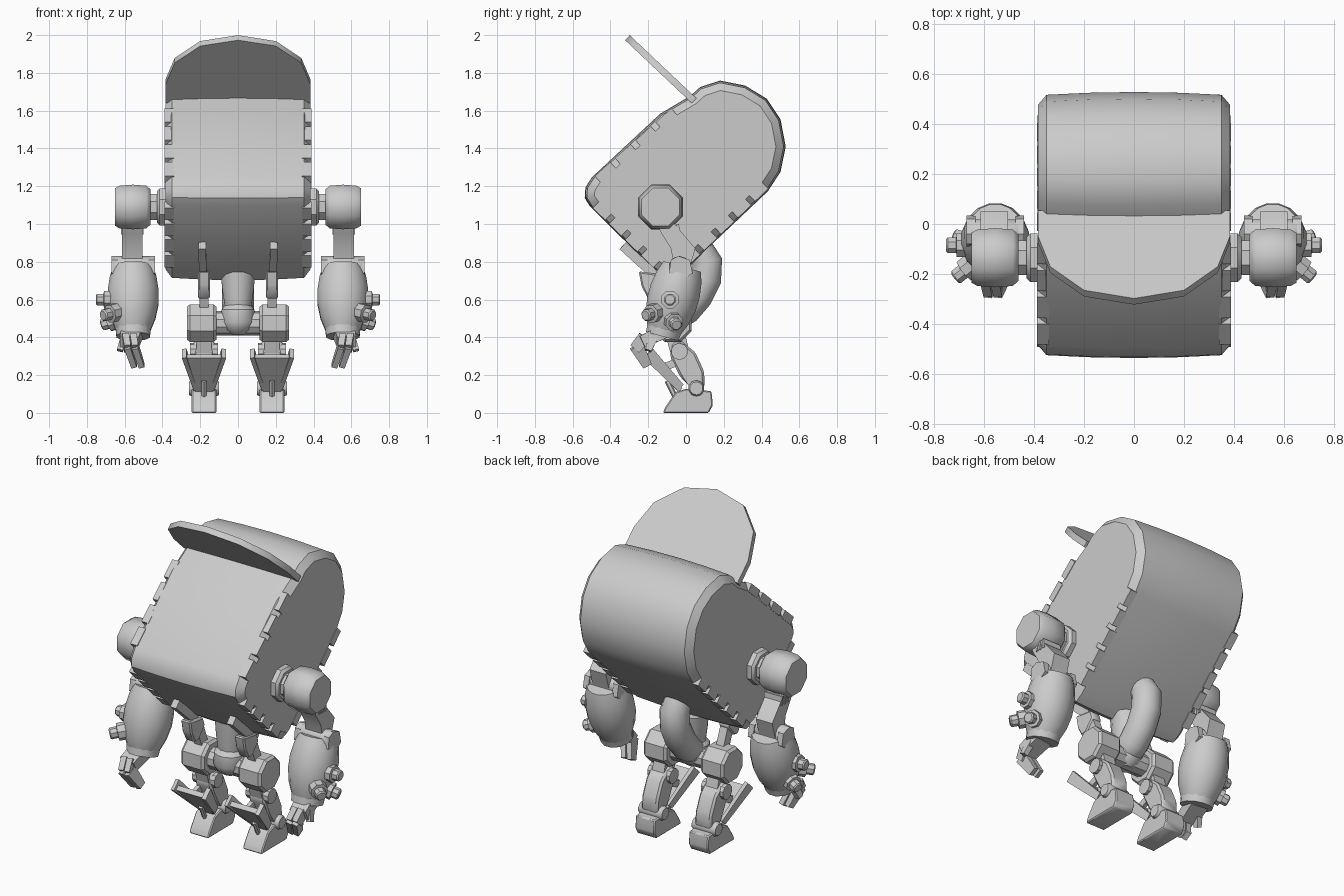
import bpy, bmesh, math
from mathutils import Vector

if "Cube" in bpy.data.objects:
    bpy.data.objects.remove(bpy.data.objects["Cube"])

grey = bpy.data.materials.new("light_grey")
grey.diffuse_color = (0.6, 0.6, 0.6, 1)
grey.use_nodes = True
grey.node_tree.nodes["Principled BSDF"].inputs["Base Color"].default_value = grey.diffuse_color


def finish(name, bm, mirror=False, angle=35):
    bmesh.ops.recalc_face_normals(bm, faces=bm.faces[:])
    me = bpy.data.meshes.new(name)
    bm.to_mesh(me)
    bm.free()
    me.materials.append(grey)
    for p in me.polygons:
        p.use_smooth = True
    me.set_sharp_from_angle(angle=math.radians(angle))
    ob = bpy.data.objects.new(name, me)
    bpy.context.collection.objects.link(ob)
    if mirror:
        ob.modifiers.new("mirror", 'MIRROR')
    return ob


def loft(bm, rings):
    """Skin a list of closed rings and cap both ends."""
    vs = [[bm.verts.new(p) for p in r] for r in rings]
    n = len(vs[0])
    for a, b in zip(vs, vs[1:]):
        for i in range(n):
            j = (i + 1) % n
            bm.faces.new((a[i], a[j], b[j], b[i]))
    bm.faces.new(vs[0][::-1])
    bm.faces.new(vs[-1])


def prism(name, prof, x0, x1, mirror=True, bevel=0):
    """Side profile (y, z) extruded along x."""
    bm = bmesh.new()
    loft(bm, [[(x, y, z) for y, z in prof] for x in (x0, x1)])
    if bevel:
        bmesh.ops.bevel(bm, geom=bm.edges[:], offset=bevel, segments=1, affect='EDGES')
    return finish(name, bm, mirror)


def lathe(name, p0, p1, steps, segs=12, mirror=True, angle=35):
    """Turned part from p0 to p1; steps are (fraction along, radius)."""
    p0, p1 = Vector(p0), Vector(p1)
    d = p1 - p0
    q = d.to_track_quat('Z', 'Y')
    bm = bmesh.new()
    rings = []
    for t, r in steps:
        rings.append([p0 + d * t + q @ Vector((r * math.cos(a), r * math.sin(a), 0))
                      for a in (math.tau * (i + .5) / segs for i in range(segs))])
    loft(bm, rings)
    return finish(name, bm, mirror, angle)


def bar(name, p0, p1, w, h, w2=None, h2=None, mirror=True):
    """Tapered rectangular bar between two points, w across x, h across depth."""
    p0, p1 = Vector(p0), Vector(p1)
    d = (p1 - p0).normalized()
    side = (Vector((1, 0, 0)) - d * d.x).normalized()
    up = d.cross(side)
    bm = bmesh.new()
    loft(bm, [[p + side * (sx * a / 2) + up * (sy * b / 2)
               for sx, sy in ((-1, -1), (1, -1), (1, 1), (-1, 1))]
              for p, a, b in ((p0, w, h), (p1, w2 or w, h2 or h))])
    return finish(name, bm, mirror)


def inset(prof, d):
    """Shrink a convex (y, z) outline by d."""
    out = []
    n = len(prof)
    for i, p in enumerate(prof):
        p, a, b = Vector(p), Vector(prof[i - 1]), Vector(prof[(i + 1) % n])
        e1, e2 = (p - a).normalized(), (b - p).normalized()
        n1, n2 = Vector((e1.y, -e1.x)), Vector((e2.y, -e2.x))
        m = (n1 + n2).normalized()
        out.append(tuple(p + m * (d / m.dot(n1))))
    return out


# Hull: clockwise side outline with crowned middle and chamfered rims
hull = [(-.08, .715), (-.16, .765), (-.50, 1.10), (-.525, 1.14), (-.522, 1.19), (-.49, 1.24),
        (-.13, 1.575), (.03, 1.67), (.08, 1.715), (.18, 1.748), (.31, 1.722), (.42, 1.655),
        (.49, 1.55), (.517, 1.41), (.49, 1.28), (.425, 1.18), (.15, .92), (-.03, .745)]
bm = bmesh.new()
sections = [(-.385, .04), (-.35, 0), (-.18, -.008), (0, -.011), (.18, -.008), (.35, 0), (.385, .04)]
loft(bm, [[(x, y, z) for y, z in inset(hull, d)] for x, d in sections])
finish("hull", bm, angle=30)

# Armour tabs along the straight hull edges
for tag, a, b, count in (("front", (-.49, 1.24), (-.06, 1.62), 4),
                         ("lower", (-.16, .765), (-.50, 1.10), 4),
                         ("rear", (.44, 1.20), (-.01, .765), 5)):
    a, b = Vector(a), Vector(b)
    d = (b - a) / count
    nrm = Vector((-d.y, d.x)).normalized()
    for i in range(count):
        s, e = a + d * (i + .1), a + d * (i + .87)
        prism("%s_edge_tab" % tag, [s + nrm * .006, e + nrm * .006, e - nrm * .042, s - nrm * .042],
              .34, .388)

# Raised visor: round-topped plate hinged at the hull top
half = [(.385, 0), (.385, .14), (.335, .31), (.2, .44), (0, .485)]
outline = half + [(-x, v) for x, v in half[-2::-1]]
along, thick = Vector((0, -.727, .687)), Vector((0, .687, .727)) * .036
base = Vector((0, .03, 1.64))
bm = bmesh.new()
loft(bm, [[base + Vector((x, 0, 0)) + along * v + o for x, v in outline]
          for o in (Vector(), thick)])
finish("visor", bm, angle=40)

# Shoulders
S = (-.135, 1.09)
lathe("shoulder_disc", (.37, *S), (.43, *S), [(0, .105), (.75, .105), (1, .09)], 8)
lathe("shoulder_neck", (.42, *S), (.48, *S), [(0, .075), (1, .075)], 8)
lathe("shoulder", (.462, *S), (.65, *S), [(0, .1), (.12, .122), (.5, .128), (.88, .122), (1, .108)], 8, angle=50)

# Upper arms and elbow pins
prism("upper_arm", [(-.17, 1.03), (-.06, 1.0), (.05, .87), (.02, .77), (-.06, .75), (-.08, .87), (-.13, .95)],
      .505, .615)
for k in range(3):
    y = -.10 + k * .028
    bar("arm_bolt", (.56, y, 1.0), (.56, y + .005, .945), .12, .014)
lathe("elbow_pin", (.45, -.035, .775), (.665, -.035, .775), [(0, .045), (.08, .056), (.92, .056), (1, .045)], 10)

# Forearm barrels with cuff cheeks and rims
lathe("forearm", (.555, -.02, .775), (.555, -.125, .41),
      [(0, .105), (.15, .125), (.35, .137), (.55, .136), (.75, .12), (.9, .097), (1, .078)], 16)
for x in (.44, .635):
    prism("elbow_cheek", [(-.09, .74), (-.08, .81), (-.04, .83), (.02, .81), (.035, .74), (-.02, .70)], x, x + .035)
lathe("wrist_ring", (.555, -.115, .445), (.555, -.126, .405), [(0, .096), (1, .092)], 12)

# Round studs on the forearm
for p0, p1 in (((.64, -.085, .60), (.752, -.085, .60)),
               ((.62, -.14, .54), (.715, -.215, .515)),
               ((.62, -.08, .50), (.72, -.05, .465))):
    lathe("forearm_stud", p0, p1, [(0, .05), (.62, .05), (.64, .033), (.94, .033), (1, .026)], 8)

# Hands: palm, hooked fingers and a thumb
bar("palm", (.56, -.12, .43), (.575, -.235, .375), .11, .075, .1, .065)
for x in (.545, .585):
    bar("finger", (x + .01, -.22, .40), (x, -.27, .34), .036, .07, .034, .06)
    bar("fingertip", (x, -.262, .355), (x - .035, -.205, .25), .034, .075, .03, .05)
bar("thumb", (.60, -.17, .41), (.625, -.20, .33), .035, .05, .03, .035)

# Front handle bracket under the hull
bar("bracket_bar", (-.21, -.325, .88), (.21, -.325, .88), .05, .04, mirror=False)
bar("bracket_arm", (.19, -.335, .885), (.185, -.16, .725), .04, .05)
prism("bracket_strut", [(-.25, .75), (-.12, .73), (-.10, .68), (-.16, .61), (-.20, .605), (-.235, .67)],
      .148, .213, bevel=.008)
bar("hip_strut", (.18, -.15, .70), (.18, -.08, .52), .05, .06)

# Curved tail pipe from the back of the hull to the pelvis
path = [(.07, .87), (.11, .80), (.105, .71), (.06, .62), (0, .55), (-.07, .51), (-.13, .50)]
rad = [.075, .085, .085, .085, .085, .085, .06]
bm = bmesh.new()
rings = []
for i, (y, z) in enumerate(path):
    t = (Vector(path[min(i + 1, 6)]) - Vector(path[max(i - 1, 0)])).normalized()
    rings.append([(rad[i] * math.cos(a), y - t.y * rad[i] * math.sin(a), z + t.x * rad[i] * math.sin(a))
                  for a in (math.tau * k / 14 for k in range(14))])
loft(bm, rings)
finish("tail_pipe", bm, angle=50)
lathe("waist_column", (0, -.06, .74), (0, -.07, .55), [(0, .095), (.5, .085), (1, .07)], 12, False)
lathe("pelvis_ball", (0, -.075, .58), (0, -.075, .415), [(0, .06), (.2, .09), (.6, .095), (.85, .075), (1, .04)], 12, False)

# Hips
H = (-.07, .475)
lathe("hip_axle", (-.13, *H), (.13, *H), [(0, .065), (1, .065)], 10, False)
lathe("hip", (.115, *H), (.27, *H), [(0, .095), (.1, .108), (.9, .108), (1, .095)], 8)

# Legs
bar("thigh", (.18, -.07, .46), (.18, -.02, .28), .08, .10)
prism("shin", [(-.085, .30), (-.07, .37), (-.03, .385), (.05, .32), (.095, .22), (.10, .14), (.05, .10), (.01, .15),
               (-.03, .19)], .125, .235, bevel=.012)
lathe("knee_pin", (.105, -.035, .325), (.255, -.035, .325), [(0, .045), (1, .045)], 10)
lathe("ankle_pin", (.10, .055, .13), (.26, .055, .13), [(0, .035), (.1, .043), (.9, .043), (1, .035)], 10)
lathe("ankle_rod", (.18, -.10, .17), (.18, -.04, .05), [(0, .014), (1, .014)], 6)

# Flared shin guards with raised side lips
bar("shin_guard", (.18, -.20, .30), (.18, -.03, .12), .20, .03, .09, .03)
for s in (-1, 1):
    bar("guard_lip", (.18 + s * .105, -.20, .315), (.18 + s * .045, -.03, .135), .025, .07, .02, .045)
for x in (.145, .215):
    bar("guard_link", (x, -.12, .24), (x, -.02, .28), .025, .04)

# Feet
prism("foot", [(-.122, 0), (-.11, .03), (-.055, .11), (.0, .128), (.135, .115), (.142, .04), (.12, 0)], .115, .245,
      bevel=.006)
